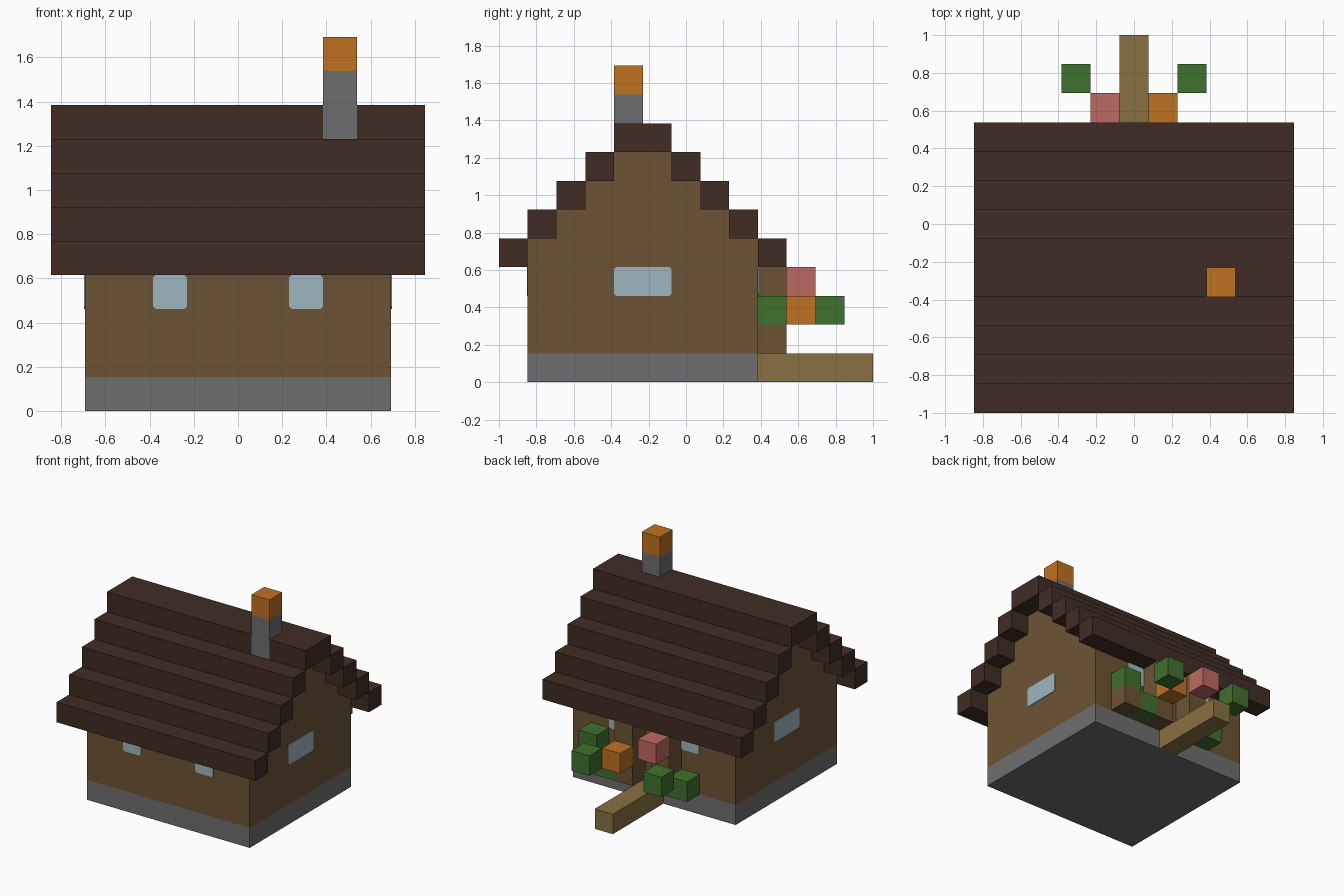
import bpy
import bmesh

old = bpy.data.objects.get("Cube")
if old:
    bpy.data.objects.remove(old, do_unlink=True)

U = 2 / 13  # edge of one building block


def material(name, rgb):
    col = [((c / 255 + 0.055) / 1.055) ** 2.4 for c in rgb] + [1.0]
    mat = bpy.data.materials.new(name)
    mat.use_nodes = True
    mat.diffuse_color = col
    mat.node_tree.nodes["Principled BSDF"].inputs["Base Color"].default_value = col
    return mat


STONE = material("stone grey", (110, 110, 110))
WALL = material("wall brown", (108, 84, 52))
ROOF = material("dark roof brown", (65, 44, 36))
GLASS = material("pale blue glass", (158, 183, 191))
ORANGE = material("orange", (191, 114, 33))
PINK = material("pink", (191, 105, 98))
GREEN = material("leaf green", (64, 113, 46))
PLANK = material("plank tan", (136, 113, 66))


def finish(name, bm, mat):
    bmesh.ops.recalc_face_normals(bm, faces=bm.faces[:])
    mesh = bpy.data.meshes.new(name)
    bm.to_mesh(mesh)
    bm.free()
    mesh.materials.append(mat)
    obj = bpy.data.objects.new(name, mesh)
    bpy.context.collection.objects.link(obj)
    return obj


def prism(name, points, depth, mat):
    """Extrude a closed outline (block units) along the depth vector."""
    bm = bmesh.new()
    face = bm.faces.new([bm.verts.new([c * U for c in p]) for p in points])
    new = bmesh.ops.extrude_face_region(bm, geom=[face])["geom"]
    bmesh.ops.translate(bm, vec=[c * U for c in depth],
                        verts=[v for v in new if isinstance(v, bmesh.types.BMVert)])
    return finish(name, bm, mat)


def box(name, x, y, z, mat):
    """Box from (min, max) pairs in block units."""
    pts = [(x[0], y[0], z[0]), (x[1], y[0], z[0]), (x[1], y[1], z[0]), (x[0], y[1], z[0])]
    return prism(name, pts, (0, 0, z[1] - z[0]), mat)


def block(name, x, y, z, mat):
    return box(name, (x - 0.5, x + 0.5), (y - 0.5, y + 0.5), (z, z + 1), mat)


def window_outline(a0, a1, z0, z1, c=0.08):
    return [(a0 + c, z0), (a1 - c, z0), (a1, z0 + c), (a1, z1 - c),
            (a1 - c, z1), (a0 + c, z1), (a0, z1 - c), (a0, z0 + c)]


# Foundation
box("foundation", (-4.5, 4.5), (-5.5, 2.5), (0, 1), STONE)

# Walls with stepped gables, symmetric about the ridge line
RIDGE = -1.5
half = [(4, 1), (4, 5), (3, 5), (3, 6), (2, 6), (2, 7), (1, 7), (1, 8)]
outline = half + [(-y, z) for y, z in reversed(half)]
prism("walls", [(-4.5, RIDGE + y, z) for y, z in outline], (9, 0, 0), WALL)

# Roof steps and ridge
for i in range(4):
    for side, label in ((-1, "front"), (1, "back")):
        ys = sorted((RIDGE + side * (4 - i), RIDGE + side * (5 - i)))
        box(f"roof_step_{label}_{i + 1}", (-5.5, 5.5), ys, (4 + i, 5 + i), ROOF)
box("roof_ridge", (-5.5, 5.5), (RIDGE - 1, RIDGE + 1), (8, 9), ROOF)

# Chimney, set a hair proud of the ridge face
box("chimney", (2.5, 3.5), (-2.51, -1.5), (8, 10), STONE)
box("chimney_fire", (2.5, 3.5), (-2.51, -1.5), (10, 11), ORANGE)

# Windows as thin plates on all four walls
T = 0.03
for side, label in ((-1, "right"), (1, "left")):
    pts = [(side * 4.5, y, z) for y, z in window_outline(-2.5, -0.5, 3, 4)]
    prism(f"gable_window_{label}", pts, (side * T, 0, 0), GLASS)
    for wall_y, out, place in ((-5.5, -1, "front"), (2.5, 1, "back")):
        pts = [(x, wall_y, z) for x, z in window_outline(side * 2 - 0.5, side * 2 + 0.5, 3, 4)]
        prism(f"{place}_window_{label}", pts, (0, out * T, 0), GLASS)

# Doorway posts and path
for side, label in ((-1, "right"), (1, "left")):
    box(f"door_post_{label}", (side - 0.5, side + 0.5), (2.5, 3.5), (1, 4), WALL)
box("path", (-0.5, 0.5), (2.5, 6.5), (0, 1), PLANK)

# Garden bushes and flowers
for side, label in ((-1, "right"), (1, "left")):
    block(f"bush_low_{label}", side * 2, 3, 1, GREEN)
    block(f"bush_outer_{label}", side * 2, 5, 2, GREEN)
block("bush_stem", 3, 3, 1, WALL)
block("bush_high", 3, 3, 2, GREEN)
block("orange_flower", 1, 4, 2, ORANGE)
block("pink_flower", -1, 4, 3, PINK)
